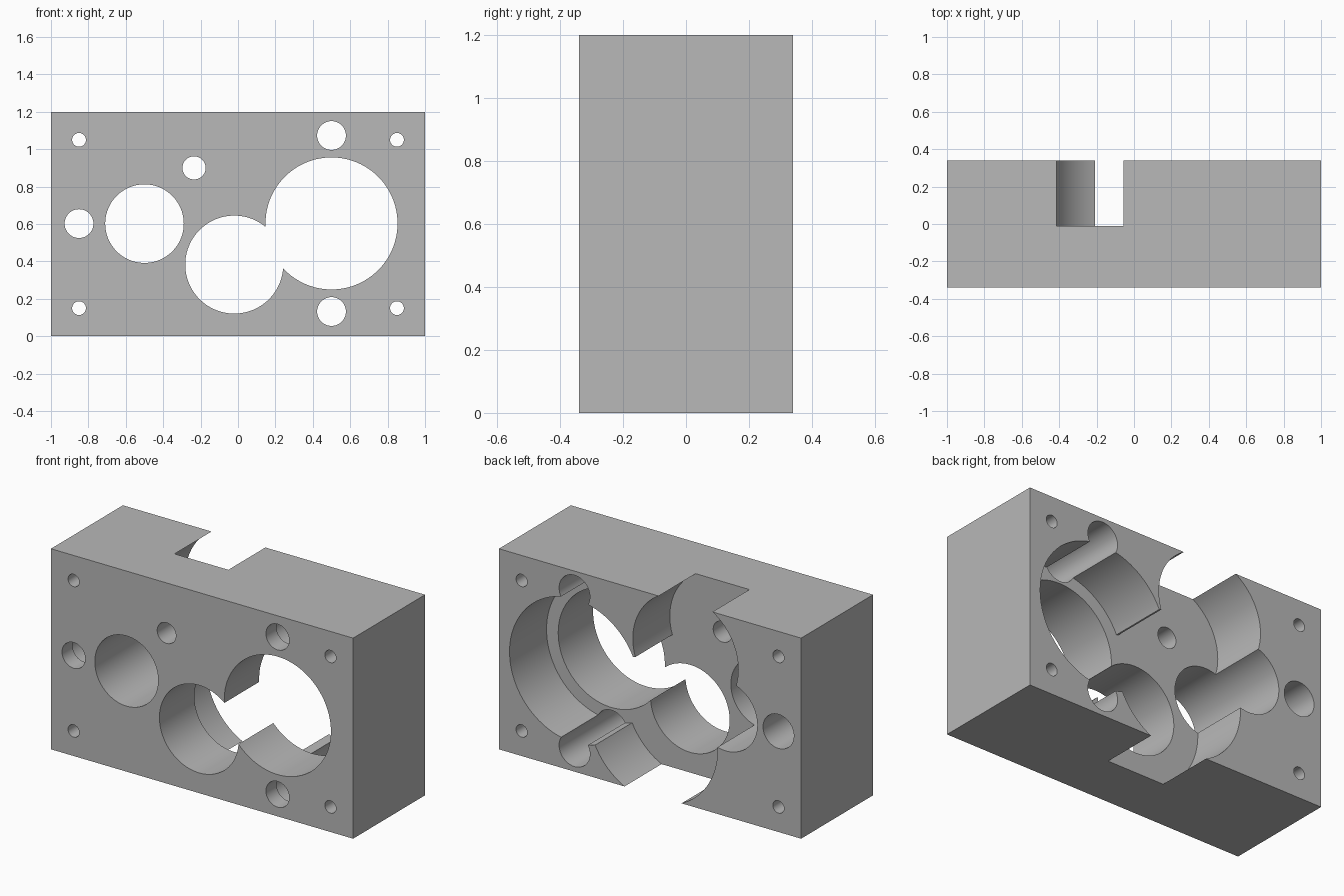
import bpy
import math

# Remove the default cube only
cube = bpy.data.objects.get("Cube")
if cube:
    bpy.data.objects.remove(cube, do_unlink=True)

HALF_DEPTH = 0.34
FLOOR = -0.01        # depth at which the rear pockets stop
LIP = -0.24          # depth at which the dowel holes widen

grey = bpy.data.materials.new("machined_grey")
grey.use_nodes = True
colour = (0.48, 0.48, 0.48, 1)
grey.diffuse_color = colour
grey.node_tree.nodes["Principled BSDF"].inputs["Base Color"].default_value = colour

# Solid block
bpy.ops.mesh.primitive_cube_add(size=1, location=(0, 0, 0.6))
block = bpy.context.object
block.name = "bored_block"
block.scale = (2, 2 * HALF_DEPTH, 1.2)
bpy.ops.object.transform_apply(location=True, rotation=True, scale=True)
block.data.materials.append(grey)


def bore(name, x, z, radius, start=-0.5, sides=96):
    """Cut a round hole from depth 'start' out through the back."""
    end = 0.5
    bpy.ops.mesh.primitive_cylinder_add(
        vertices=sides, radius=radius, depth=end - start,
        location=(x, (start + end) / 2, z), rotation=(math.pi / 2, 0, 0))
    cutter = bpy.context.object
    cutter.name = name + "_cutter"
    cutter.data.materials.append(grey)
    cutter.hide_render = True
    mod = block.modifiers.new(name, "BOOLEAN")
    mod.operation = "DIFFERENCE"
    mod.solver = "EXACT"
    mod.object = cutter
    bpy.context.view_layer.objects.active = block
    bpy.ops.object.modifier_apply(modifier=mod.name)
    bpy.data.objects.remove(cutter, do_unlink=True)


# Overlapping rear pockets, then the narrower bores through the front wall
bore("large_pocket", 0.5, 0.603, 0.43, FLOOR)
bore("middle_pocket", -0.02, 0.383, 0.427, FLOOR)
bore("upper_pocket", -0.235, 0.9, 0.349, FLOOR)
bore("large_bore", 0.5, 0.603, 0.353)
bore("middle_bore", -0.02, 0.383, 0.262)
bore("side_bore", -0.5, 0.602, 0.21)
bore("shaft_hole", -0.235, 0.9, 0.062, sides=48)

# Dowel holes, wider behind a short front lip
for i, (x, z) in enumerate([(0.5, 1.073), (0.5, 0.132), (-0.85, 0.602)]):
    bore(f"dowel_hole_{i}", x, z, 0.077, sides=48)
    bore(f"dowel_recess_{i}", x, z, 0.102, LIP, sides=48)

# Corner screw holes
for x in (-0.85, 0.85):
    for z in (0.15, 1.05):
        bore("screw_hole", x, z, 0.037, sides=32)

# One material slot, smooth bores with crisp edges
block.data.materials.clear()
block.data.materials.append(grey)
for face in block.data.polygons:
    face.material_index = 0
bpy.ops.object.select_all(action="DESELECT")
block.select_set(True)
bpy.context.view_layer.objects.active = block
bpy.ops.object.shade_smooth_by_angle(angle=math.radians(25))
